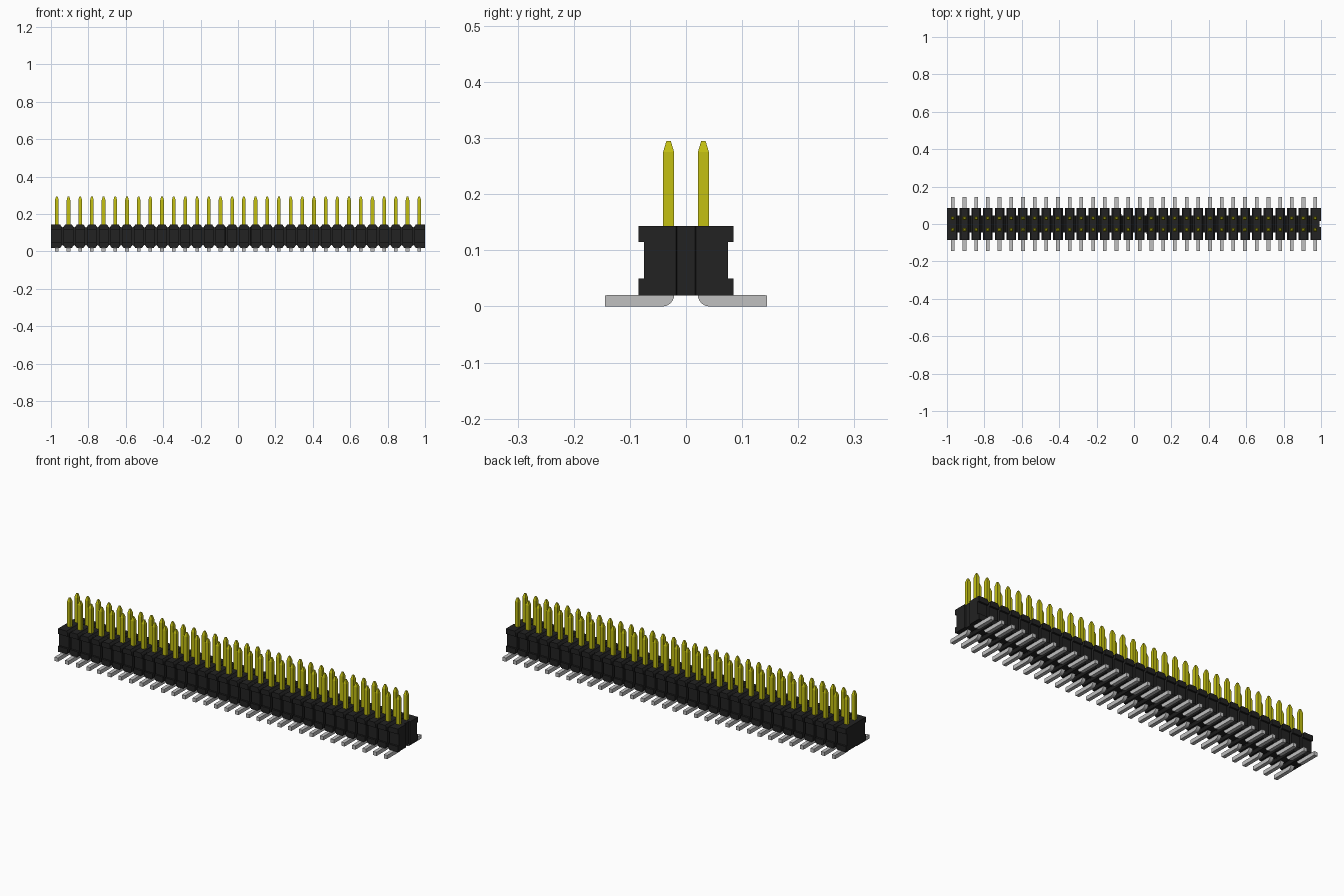
import bpy, bmesh, math

cube = bpy.data.objects.get("Cube")
if cube:
    bpy.data.objects.remove(cube, do_unlink=True)

COUNT, PITCH = 32, 0.0625
ROW = 0.031
PIN = 0.0098
CENTERS = [(i - (COUNT - 1) / 2) * PITCH for i in range(COUNT)]


def material(name, rgb, rough):
    m = bpy.data.materials.new(name)
    m.use_nodes = True
    m.diffuse_color = (*rgb, 1)
    bsdf = m.node_tree.nodes["Principled BSDF"]
    bsdf.inputs["Base Color"].default_value = (*rgb, 1)
    bsdf.inputs["Roughness"].default_value = rough
    return m


BLACK = material("black plastic", (0.016, 0.016, 0.016), 0.6)
GOLD = material("gold plating", (0.55, 0.53, 0.006), 0.4)
GREY = material("tin grey", (0.53, 0.53, 0.53), 0.4)


def loft(bm, rings):
    """Skin a list of equal-length rings and cap both ends."""
    rings = [[bm.verts.new(p) for p in ring] for ring in rings]
    n = len(rings[0])
    for a, b in zip(rings, rings[1:]):
        for k in range(n):
            j = (k + 1) % n
            bm.faces.new((a[k], a[j], b[j], b[k]))
    bm.faces.new(rings[0][::-1])
    bm.faces.new(rings[-1])


def finish(name, bm, mat):
    bmesh.ops.recalc_face_normals(bm, faces=bm.faces)
    mesh = bpy.data.meshes.new(name)
    bm.to_mesh(mesh)
    bm.free()
    mesh.materials.append(mat)
    ob = bpy.data.objects.new(name, mesh)
    bpy.context.collection.objects.link(ob)
    return ob


# Housing: flanged cross-section, narrowed to a core between positions
half = [(0.085, 0.02), (0.085, 0.05), (0.075, 0.05),
        (0.075, 0.115), (0.085, 0.115), (0.085, 0.143)]
profile = half + [(-y, z) for y, z in reversed(half)]


def section(x, ymax=1.0, trim=0.0):
    return [(x, max(-ymax, min(ymax, y)), max(0.02 + trim, min(0.143 - trim, z)))
            for y, z in profile]


rings = [section(-1)]
for c in CENTERS[:-1]:
    rings += [section(c + 0.019), section(c + 0.0255, trim=0.010),
              section(c + 0.0256, 0.045, 0.010),
              section(c + PITCH / 2, 0.045, 0.015),
              section(c + PITCH - 0.0256, 0.045, 0.010),
              section(c + PITCH - 0.0255, trim=0.010), section(c + PITCH - 0.019)]
rings.append(section(1))
bm = bmesh.new()
loft(bm, rings)
bmesh.ops.remove_doubles(bm, verts=bm.verts, dist=0.00002)
housing = finish("housing", bm, BLACK)

# Shallow keyway in the left end
bm = bmesh.new()
plan = [(0.992, -0.016), (1.02, -0.021), (1.02, 0.021), (0.992, 0.016)]
loft(bm, [[(x, y, z) for x, y in plan] for z in (-0.1, 0.3)])
cutter = finish("keyway_cutter", bm, BLACK)
cutter.hide_render = True
cutter.hide_set(True)
cutter.display_type = 'WIRE'
cut = housing.modifiers.new("keyway", 'BOOLEAN')
cut.operation = 'DIFFERENCE'
cut.solver = 'EXACT'
cut.object = cutter
bpy.context.view_layer.objects.active = housing
with bpy.context.temp_override(object=housing, active_object=housing):
    bpy.ops.object.modifier_apply(modifier="keyway")
bpy.data.objects.remove(cutter, do_unlink=True)

# Side shape of a surface-mount tail with a rounded heel
heel = [(0.042 - 0.021 * math.cos(a), 0.021 - 0.021 * math.sin(a))
        for a in (math.radians(t) for t in range(0, 91, 15))]
tail_shape = heel + [(0.144, 0.0), (0.144, 0.02), (0.042, 0.021)]

for row, s in (("front", -1), ("back", 1)):
    # Square pins with tapered tips
    bm = bmesh.new()
    for c in CENTERS:
        loft(bm, [[(c + i * w, s * ROW + j * w, z)
                   for i, j in ((-1, -1), (1, -1), (1, 1), (-1, 1))]
                  for z, w in ((0.10, PIN), (0.275, PIN), (0.295, 0.004))])
    finish(row + "_pins", bm, GOLD)

    # Bent solder tails
    bm = bmesh.new()
    for c in CENTERS:
        loft(bm, [[(c + d, s * y, z) for y, z in tail_shape] for d in (-PIN, PIN)])
    finish(row + "_tails", bm, GREY)
